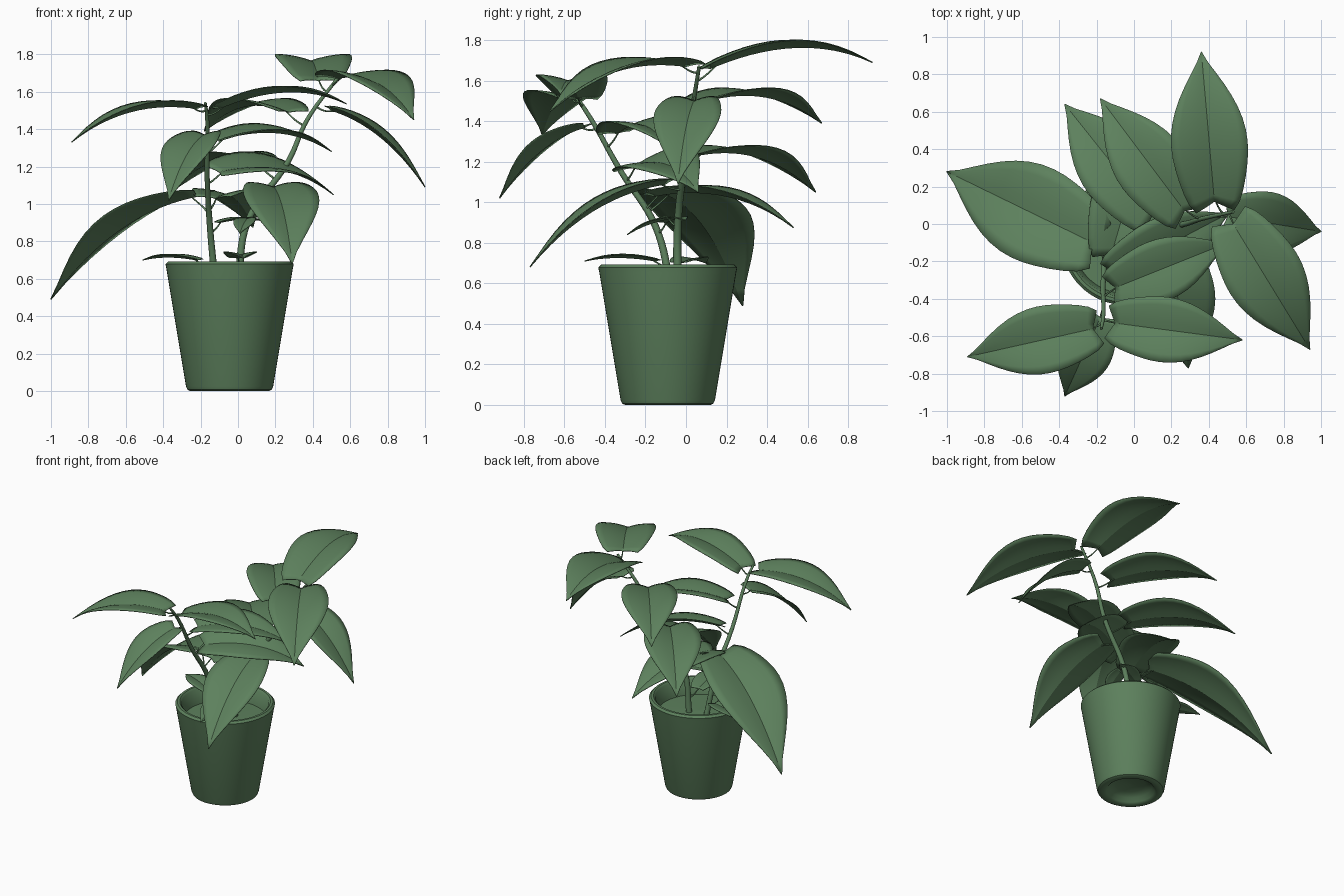
import bpy, math
from mathutils import Vector, Matrix
from mathutils.geometry import intersect_point_line

if "Cube" in bpy.data.objects:
    bpy.data.objects.remove(bpy.data.objects["Cube"])

green = bpy.data.materials.new("green")
green.diffuse_color = (0.11, 0.22, 0.11, 1)
green.use_nodes = True
green.node_tree.nodes["Principled BSDF"].inputs["Base Color"].default_value = green.diffuse_color
UP = Vector((0, 0, 1))


def mesh_object(name, verts, faces, angle=40):
    me = bpy.data.meshes.new(name)
    me.from_pydata(verts, [], faces)
    me.update()
    ob = bpy.data.objects.new(name, me)
    bpy.context.collection.objects.link(ob)
    me.materials.append(green)
    bpy.ops.object.select_all(action='DESELECT')
    ob.select_set(True)
    bpy.context.view_layer.objects.active = ob
    bpy.ops.object.shade_smooth_by_angle(angle=math.radians(angle))
    return ob


def lathe(name, profile, cx, cy, n=64):
    verts, faces = [], []
    for r, z in profile:
        for i in range(n):
            a = 2 * math.pi * i / n
            verts.append((cx + r * math.cos(a), cy + r * math.sin(a), z))
    for k in range(len(profile) - 1):
        for i in range(n):
            j = (i + 1) % n
            faces.append((k * n + i, k * n + j, (k + 1) * n + j, (k + 1) * n + i))
    return mesh_object(name, verts, faces)


def tube(name, pts, radius, tip):
    cu = bpy.data.curves.new(name, 'CURVE')
    cu.dimensions = '3D'
    cu.bevel_depth = radius
    cu.bevel_resolution = 3
    cu.resolution_u = 8
    cu.use_fill_caps = True
    sp = cu.splines.new('BEZIER')
    sp.bezier_points.add(len(pts) - 1)
    for i, (bp, p) in enumerate(zip(sp.bezier_points, pts)):
        bp.co = p
        bp.handle_left_type = bp.handle_right_type = 'AUTO'
        bp.radius = 1 + (tip - 1) * i / (len(pts) - 1)
    cu.materials.append(green)
    ob = bpy.data.objects.new(name, cu)
    bpy.context.collection.objects.link(ob)


def nearest_on(path, p):
    found = []
    for a, b in zip(path, path[1:]):
        q, f = intersect_point_line(p, Vector(a), Vector(b))
        f = min(1, max(0, f))
        found.append(Vector(a).lerp(Vector(b), f))
    return min(found, key=lambda q: (q - p).length)


def leaf(name, base, tip, stem, roll=0, rows=14, cols=8):
    b, e = Vector(base), Vector(tip)
    length = (e - b).length
    half = length * .255
    c = b.lerp(e, .56) + UP * length * (.22 if length > .4 else .1)
    verts, faces = [], []
    for r in range(rows + 1):
        t = (r / rows) ** 1.2
        # rounded shoulder near the base, long taper to a point
        if t < .36:
            w = .5 + .5 * math.sin(math.pi / 2 * t / .36) ** .65
        else:
            w = max(.01, math.cos(math.pi / 2 * (t - .36) / .64) ** 1.2)
        for k in range(cols + 1):
            u = 2 * k / cols - 1
            # basal lobes reach back beside the midrib
            s = t - .05 * abs(u) * max(0, 1 - t * 5)
            p = b * (1 - s) ** 2 + c * 2 * s * (1 - s) + e * s * s
            tan = ((c - b) * (1 - s) + (e - c) * s).normalized()
            side = Matrix.Rotation(roll, 3, tan) @ tan.cross(UP).normalized()
            fold = .36 * abs(u) - .17 * u * u
            verts.append(p + (side * u + side.cross(tan) * fold) * half * w)
    m = cols + 1
    for r in range(rows):
        for k in range(cols):
            a = r * m + k
            faces.append((a, a + 1, a + m + 1, a + m))
    ob = mesh_object(name, verts, faces, 30)
    so = ob.modifiers.new("thickness", 'SOLIDIFY')
    so.thickness = 0.005
    so.offset = 0
    # thin stalk to the closest point of the stem
    s = nearest_on(stem, b - UP * .04)
    tube(name + "_stalk", [s, (s + b) / 2 - UP * .01, b.lerp(c, .06)], .006, .6)


# pot with rounded rim and recessed foot
POT = (-.045, -.09)
lathe("pot", [(0, .06), (.1, .055), (.145, .035), (.165, .01), (.18, 0), (.21, 0), (.225, .007),
              (.233, .025), (.338, .655), (.343, .678), (.329, .692), (.312, .692), (.299, .68),
              (.28, .56)], *POT)
lathe("soil", [(.283, .57), (0, .58)], *POT)

# two leaning stems
left = [(-.12, -.07, .56), (-.15, -.15, .88), (-.165, -.32, 1.15), (-.165, -.5, 1.46), (-.175, -.56, 1.54)]
right = [(0, -.04, .56), (.05, -.04, .9), (.27, 0, 1.23), (.37, .03, 1.45), (.53, .065, 1.67)]
tube("left_stem", left, .02, .4)
tube("right_stem", right, .022, .4)

# leaves: base and tip (and sideways roll); width and arch follow from the length
left_leaves = {
    "big_left": ((-.22, -.1, 1.04), (-1, .28, .49)),
    "left_top": ((-.22, -.56, 1.51), (-.89, -.71, 1.33)),
    "front_top": ((-.1, -.53, 1.51), (.58, -.62, 1.535)),
    "front_left": ((-.18, -.5, 1.37), (-.37, -.92, 1.02)),
    "middle_upper": ((-.1, -.34, 1.34), (.5, -.1, 1.28), .1),
    "middle_lower": ((-.1, -.26, 1.17), (.51, .06, 1.05), .3),
    "back_low": ((-.12, -.16, 1.03), (.08, .53, .875)),
    "small_left": ((-.22, -.03, .7), (-.51, .1, .7)),
    "small_inner": ((-.1, -.1, .9), (.13, 0, .91)),
}
right_leaves = {
    "back_top": ((.43, .12, 1.66), (.36, .92, 1.69)),
    "right_top": ((.53, 0, 1.67), (.94, -.67, 1.45)),
    "right_side": ((.5, .04, 1.5), (1, -.04, 1.09)),
    "back_upper": ((.27, .07, 1.49), (-.18, .67, 1.39)),
    "back_lower": ((.1, .05, 1.23), (-.37, .64, 1.05)),
    "drooping_front": ((.19, -.1, 1.09), (.29, -.77, .68)),
    "small_front": ((0, -.15, .71), (.03, -.5, .71)),
    "small_middle": ((.05, -.08, .92), (.01, -.29, .84)),
}
for stem, leaves in ((left, left_leaves), (right, right_leaves)):
    for name, (base, tip, *roll) in leaves.items():
        leaf(name + "_leaf", base, tip, stem, *roll)
